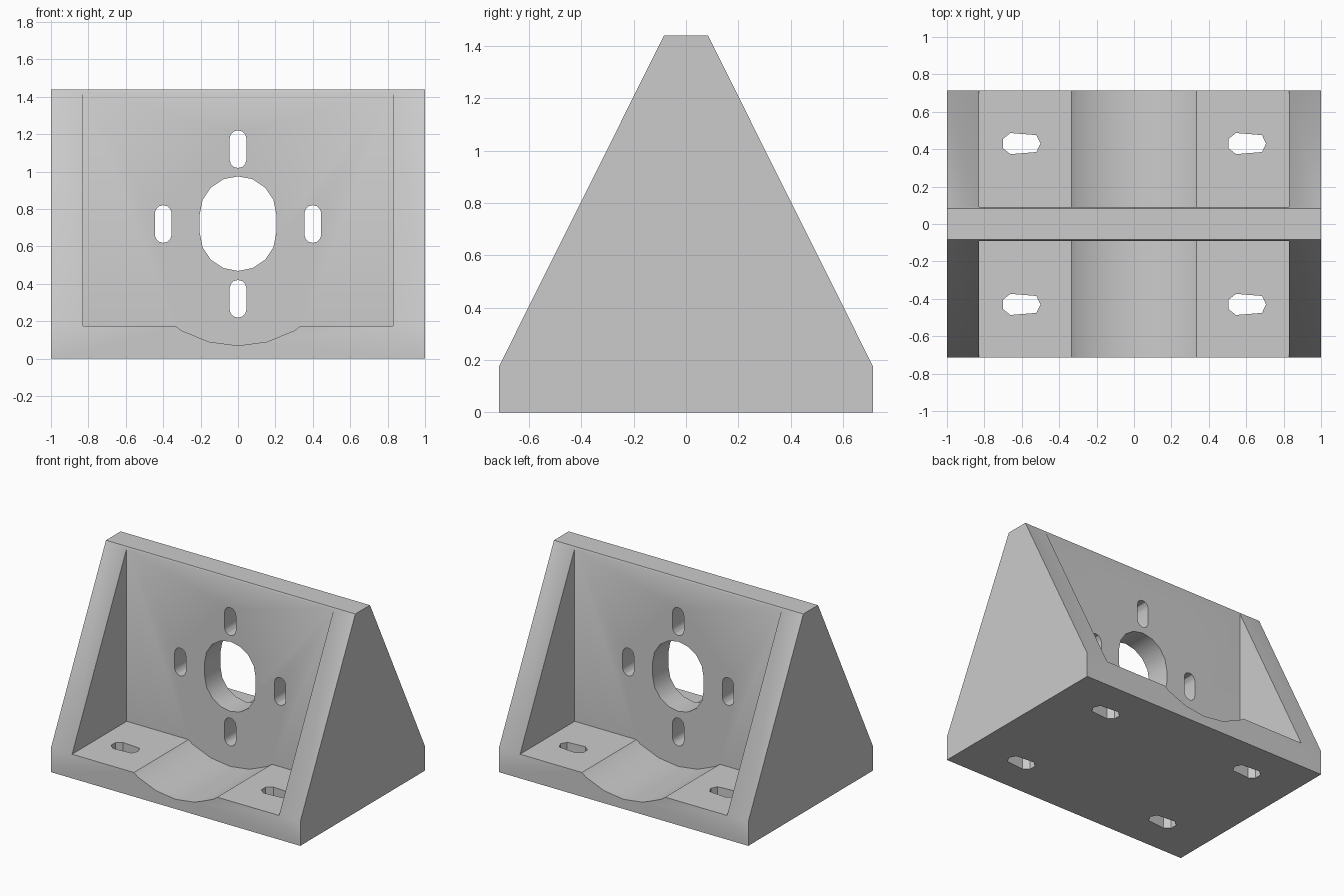
import bpy
import bmesh
from math import pi, sin, cos
from mathutils import Vector

cube = bpy.data.objects.get("Cube")
if cube:
    bpy.data.objects.remove(cube, do_unlink=True)

GREY = (0.6, 0.6, 0.6, 1)
grey = bpy.data.materials.new("plain grey")
grey.use_nodes = True
grey.diffuse_color = GREY
grey.node_tree.nodes["Principled BSDF"].inputs["Base Color"].default_value = GREY


def prism(name, outline, axis, start, end):
    """Extrude a 2D outline along one axis; the outline uses the other two in order."""
    def place(p, depth):
        co = list(p)
        co.insert(axis, depth)
        return co
    bm = bmesh.new()
    face = bm.faces.new([bm.verts.new(place(p, start)) for p in outline])
    new = bmesh.ops.extrude_face_region(bm, geom=[face])["geom"]
    shift = Vector(place((0, 0), end - start))
    bmesh.ops.translate(bm, vec=shift, verts=[v for v in new if isinstance(v, bmesh.types.BMVert)])
    bmesh.ops.recalc_face_normals(bm, faces=bm.faces[:])
    mesh = bpy.data.meshes.new(name)
    bm.to_mesh(mesh)
    bm.free()
    mesh.materials.append(grey)
    obj = bpy.data.objects.new(name, mesh)
    bpy.context.collection.objects.link(obj)
    return obj


def slot(cx, cy, radius, stretch, sides, upright):
    """Two half polygons pulled apart, as one closed outline."""
    points = []
    for i in range(sides):
        a = 2 * pi * i / sides
        c, s = cos(a), sin(a)
        along = s if upright else c
        pulls = [-1, 1] if abs(along) < 1e-6 else [1 if along > 0 else -1]
        if len(pulls) == 2 and c > 0:
            pulls = [-1, 1] if i else [1]
        elif len(pulls) == 2:
            pulls = [1, -1]
        for pull in pulls:
            dx, dy = (0, pull * stretch) if upright else (pull * stretch, 0)
            points.append((cx + radius * c + dx, cy + radius * s + dy))
        if i == 0 and upright:
            first = (cx + radius, cy - stretch)
    if upright:
        points.append(first)
    return points


# Bracket body: tapering side outline run across the full width
half = [(0.715, 0), (0.715, 0.175), (0.084, 1.44)]
body = prism("mounting_bracket", half + [(-y, z) for y, z in reversed(half)], 0, -1, 1)

# Pockets in front of and behind the upright wall, with a rounded trough in the floor
trough = [(-0.334, 0.175)]
for k in range(-2, 3):
    trough.append((0.605 * sin(k * pi / 12), 0.675 - 0.605 * cos(k * pi / 12)))
trough.append((0.334, 0.175))
pocket = [(-0.83, 2), (-0.83, 0.175)] + trough + [(0.83, 0.175), (0.83, 2)]
cutters = [prism("pocket_cutter", pocket, 1, s * 0.09, s) for s in (-1, 1)]

# Central opening and four upright slots through the wall
cutters.append(prism("opening_cutter", slot(0, 0.722, 0.205, 0.048, 16, True), 1, -0.3, 0.3))
for x, z in ((-0.4, 0.72), (0.4, 0.72), (0, 0.32), (0, 1.12)):
    cutters.append(prism("wall_slot_cutter", slot(x, z, 0.045, 0.056, 12, True), 1, -0.3, 0.3))

# Four screw slots through the floor
for x in (-0.603, 0.603):
    for y in (-0.43, 0.43):
        cutters.append(prism("floor_slot_cutter", slot(x, y, 0.058, 0.045, 7, False), 2, -0.1, 0.5))

# Cut everything out of the body
bpy.context.view_layer.objects.active = body
body.select_set(True)
for cutter in cutters:
    mod = body.modifiers.new("cut", "BOOLEAN")
    mod.operation = "DIFFERENCE"
    mod.solver = "EXACT"
    mod.object = cutter
    bpy.ops.object.modifier_apply(modifier=mod.name)
    bpy.data.objects.remove(cutter, do_unlink=True)

bpy.ops.object.shade_smooth_by_angle(angle=pi / 6)
